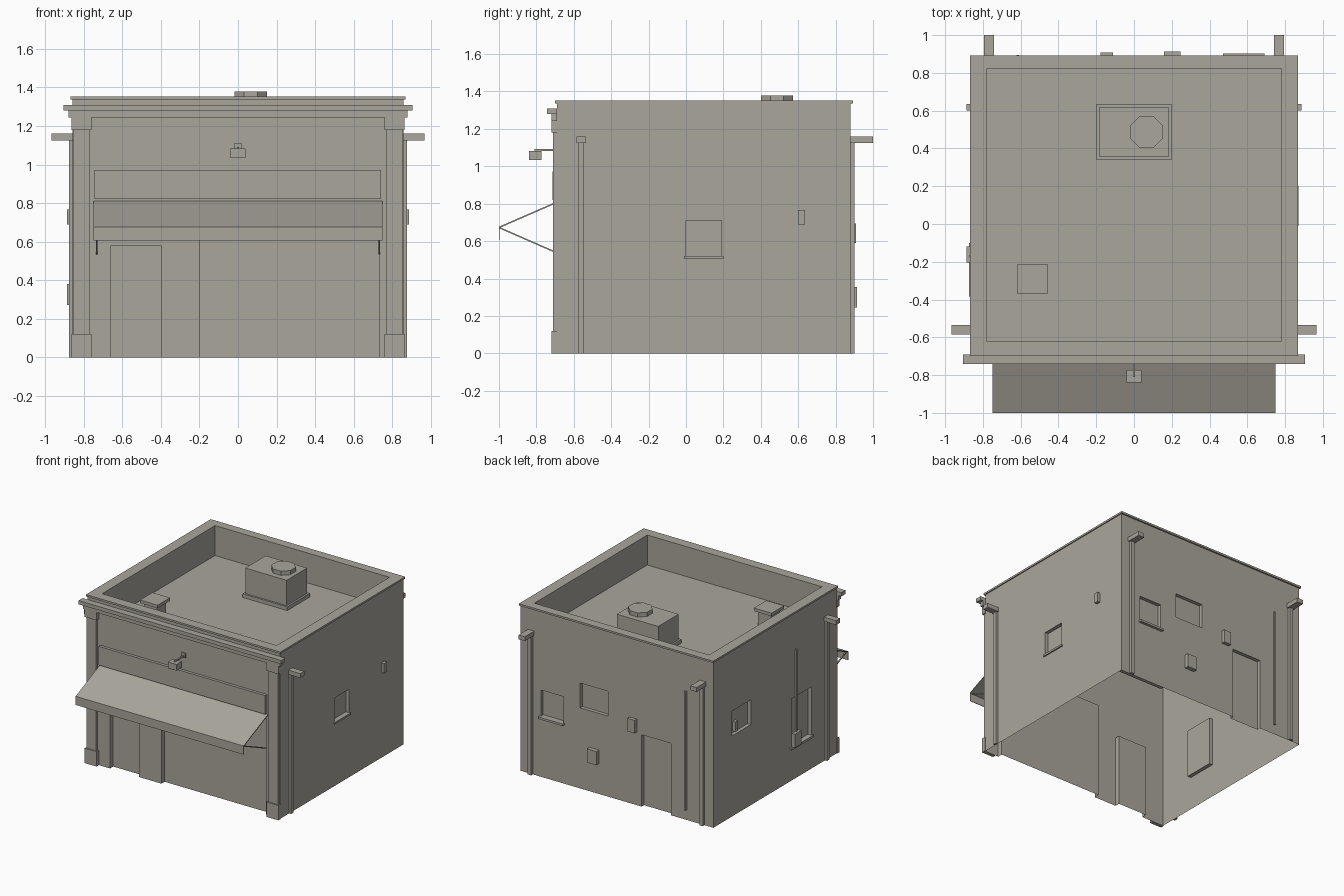
import bpy, bmesh, math
from mathutils import Vector

old = bpy.data.objects.get("Cube")
if old:
    bpy.data.objects.remove(old, do_unlink=True)

STONE = (0.40, 0.38, 0.335, 1)
mat = bpy.data.materials.new("warm grey stone")
mat.use_nodes = True
mat.diffuse_color = STONE
mat.node_tree.nodes["Principled BSDF"].inputs["Base Color"].default_value = STONE

W, FRONT, BACK, TOP, DECK = 0.86, -0.69, 0.88, 1.337, 1.11
IN_X, IN_F, IN_B = 0.78, -0.62, 0.82


def finish(name, bm):
    mesh = bpy.data.meshes.new(name)
    bm.to_mesh(mesh)
    bm.free()
    mesh.materials.append(mat)
    ob = bpy.data.objects.new(name, mesh)
    bpy.context.scene.collection.objects.link(ob)
    return ob


def box(name, x, y, z):
    """Box from (low, high) pairs."""
    bm = bmesh.new()
    bmesh.ops.create_cube(bm, size=1)
    for v in bm.verts:
        v.co = [r[0] if c < 0 else r[1] for c, r in zip(v.co, (x, y, z))]
    return finish(name, bm)


def mirrored(name, x, y, z):
    box(name + "_left", x, y, z)
    box(name + "_right", (-x[1], -x[0]), y, z)


def prism(name, x, profile):
    """Extrude a (y, z) profile along x."""
    bm = bmesh.new()
    face = bm.faces.new([bm.verts.new((x[0], *p)) for p in profile])
    out = bmesh.ops.extrude_face_region(bm, geom=[face])["geom"]
    for v in out:
        if isinstance(v, bmesh.types.BMVert):
            v.co.x = x[1]
    bmesh.ops.recalc_face_normals(bm, faces=bm.faces)
    return finish(name, bm)


def wall(name, u_dir, plane, span, openings):
    """Single sheet wall with recesses (u0, u1, z0, z1, depth)."""
    u_dir = Vector(u_dir)
    up = Vector((0, 0, 1))
    outward = u_dir.cross(up)
    sign = sum(u_dir)  # openings are given in world coordinates
    holes = [(*sorted((o[0] * sign, o[1] * sign)), *o[2:]) for o in openings]
    us = sorted({s * sign for s in span} | {c for h in holes for c in h[:2]})
    vs = sorted({0, TOP} | {c for h in holes for c in h[2:4]})
    bm = bmesh.new()

    def quad(*pts):
        bm.faces.new([bm.verts.new(u_dir * u + up * v + outward * (plane - d))
                      for u, v, d in pts])

    def depth(i, j):
        u, v = (us[i] + us[i + 1]) / 2, (vs[j] + vs[j + 1]) / 2
        return next((h[4] for h in holes
                     if h[0] < u < h[1] and h[2] < v < h[3]), 0)

    for i in range(len(us) - 1):
        for j in range(len(vs) - 1):
            a, u0, u1, v0, v1 = depth(i, j), us[i], us[i + 1], vs[j], vs[j + 1]
            quad((u0, v0, a), (u1, v0, a), (u1, v1, a), (u0, v1, a))
            if i + 2 < len(us) and depth(i + 1, j) != a:
                b = depth(i + 1, j)
                quad((u1, v0, a), (u1, v0, b), (u1, v1, b), (u1, v1, a))
            if j + 2 < len(vs) and depth(i, j + 1) != a:
                b = depth(i, j + 1)
                quad((u0, v1, a), (u1, v1, a), (u1, v1, b), (u0, v1, b))
    bmesh.ops.remove_doubles(bm, verts=bm.verts, dist=0.0001)
    return finish(name, bm)


# Outer walls with recessed doors and windows
wall("front_wall", (1, 0, 0), -FRONT, (-W, W),
     [(-0.66, -0.40, 0, 0.58, 0.04), (-0.20, 0.735, 0, 0.77, 0.04)])
wall("left_wall", (0, 1, 0), W, (FRONT, BACK), [(0, 0.19, 0.52, 0.71, 0.03)])
wall("back_wall", (-1, 0, 0), BACK, (-W, W),
     [(0.48, 0.68, 0.49, 0.70, 0.03), (0.08, 0.33, 0.65, 0.85, 0.03),
      (-0.48, -0.22, 0, 0.58, 0.03)])
wall("right_wall", (0, -1, 0), W, (FRONT, BACK),
     [(0.40, 0.64, 0.65, 0.85, 0.03), (-0.37, -0.12, 0.27, 0.66, 0.03)])

# Roof deck and inner parapet as an open tray
bm = bmesh.new()
bmesh.ops.create_cube(bm, size=1)
for v in bm.verts:
    v.co = (math.copysign(IN_X, v.co.x), IN_F if v.co.y < 0 else IN_B,
            DECK if v.co.z < 0 else TOP)
bmesh.ops.delete(bm, geom=[f for f in bm.faces if f.normal.z > 0.5], context='FACES')
bmesh.ops.reverse_faces(bm, faces=bm.faces)
finish("roof_tray", bm)

# Coping around the parapet
CAP = (TOP, 1.352)
mirrored("coping_side", (IN_X, 0.868), (-0.70, 0.893), CAP)
box("coping_front", (-IN_X, IN_X), (-0.70, IN_F), CAP)
box("coping_back", (-IN_X, IN_X), (IN_B, 0.893), CAP)

# Front cornice, pilasters and sign board
box("cornice_lower", (-0.88, 0.88), (-0.72, FRONT), (1.243, 1.28))
box("cornice_upper", (-0.905, 0.905), (-0.742, FRONT), (1.28, 1.31))
mirrored("pilaster", (0.77, 0.855), (-0.71, FRONT), (0, 1.243))
mirrored("pilaster_base", (0.76, 0.865), (-0.72, FRONT), (0, 0.12))
mirrored("pilaster_capital", (0.76, 0.865), (-0.72, FRONT), (1.18, 1.243))
box("sign_board", (-0.745, 0.742), (-0.713, FRONT), (0.82, 0.972))

# Awning with valance and struts
prism("awning_canopy", (-0.75, 0.75),
      [(FRONT, 0.812), (-1.0, 0.677), (-1.0, 0.669), (FRONT, 0.804)])
box("awning_valance", (-0.75, 0.75), (-1.0, -0.996), (0.607, 0.675))
for side, x in (("left", 0.73), ("right", -0.738)):
    prism("awning_strut_" + side, (x, x + 0.008),
          [(FRONT, 0.533), (-0.998, 0.668), (-0.998, 0.676), (FRONT, 0.541)])

# Sign lamp
box("lamp_plate", (-0.018, 0.018), (-0.70, FRONT), (1.075, 1.112))
box("lamp_arm", (-0.006, 0.006), (-0.81, FRONT), (1.083, 1.092))
box("lamp_head", (-0.039, 0.039), (-0.84, -0.773), (1.033, 1.083))

# Downspouts with hopper heads
mirrored("side_downspout", (W, 0.878), (-0.575, -0.545), (0, 1.13))
mirrored("side_hopper", (W, 0.967), (-0.585, -0.535), (1.125, 1.16))
mirrored("back_downspout", (0.752, 0.782), (BACK, 0.902), (0, 1.13))
mirrored("back_hopper", (0.74, 0.795), (BACK, 1.0), (1.125, 1.16))

# Window sills
box("left_sill", (W, 0.871), (-0.01, 0.20), (0.505, 0.52))
box("right_sill", (-0.873, -W), (-0.385, -0.10), (0.252, 0.27))
box("back_sill", (0.47, 0.69), (BACK, 0.902), (0.473, 0.49))

# Wall boxes and thin conduits
mirrored("side_vent", (W, 0.886), (0.60, 0.635), (0.688, 0.767))
box("right_meter", (-0.888, -W), (-0.205, -0.12), (0.27, 0.38))
box("back_meter", (0.16, 0.245), (BACK, 0.914), (0.245, 0.355))
box("back_vent", (-0.177, -0.112), (BACK, 0.908), (0.59, 0.695))
box("right_conduit", (-0.871, -W), (-0.178, -0.164), (0.27, 1.04))
box("back_conduit", (-0.623, -0.609), (BACK, 0.896), (0.08, 1.04))

# Rooftop unit with octagonal fan
box("unit_curb", (-0.20, 0.20), (0.342, 0.633), (DECK, 1.14))
box("unit_body", (-0.185, 0.185), (0.357, 0.618), (1.14, 1.345))
bm = bmesh.new()
bmesh.ops.create_cone(bm, cap_ends=True, segments=8, radius1=0.092,
                      radius2=0.092, depth=0.035)
fan = finish("unit_fan", bm)
fan.location = (0.066, 0.487, 1.361)
fan.rotation_euler.z = math.pi / 8

# Roof hatch
box("hatch_body", (-0.595, -0.48), (-0.35, -0.233), (DECK, 1.225))
box("hatch_cap", (-0.616, -0.458), (-0.371, -0.212), (1.225, 1.25))
